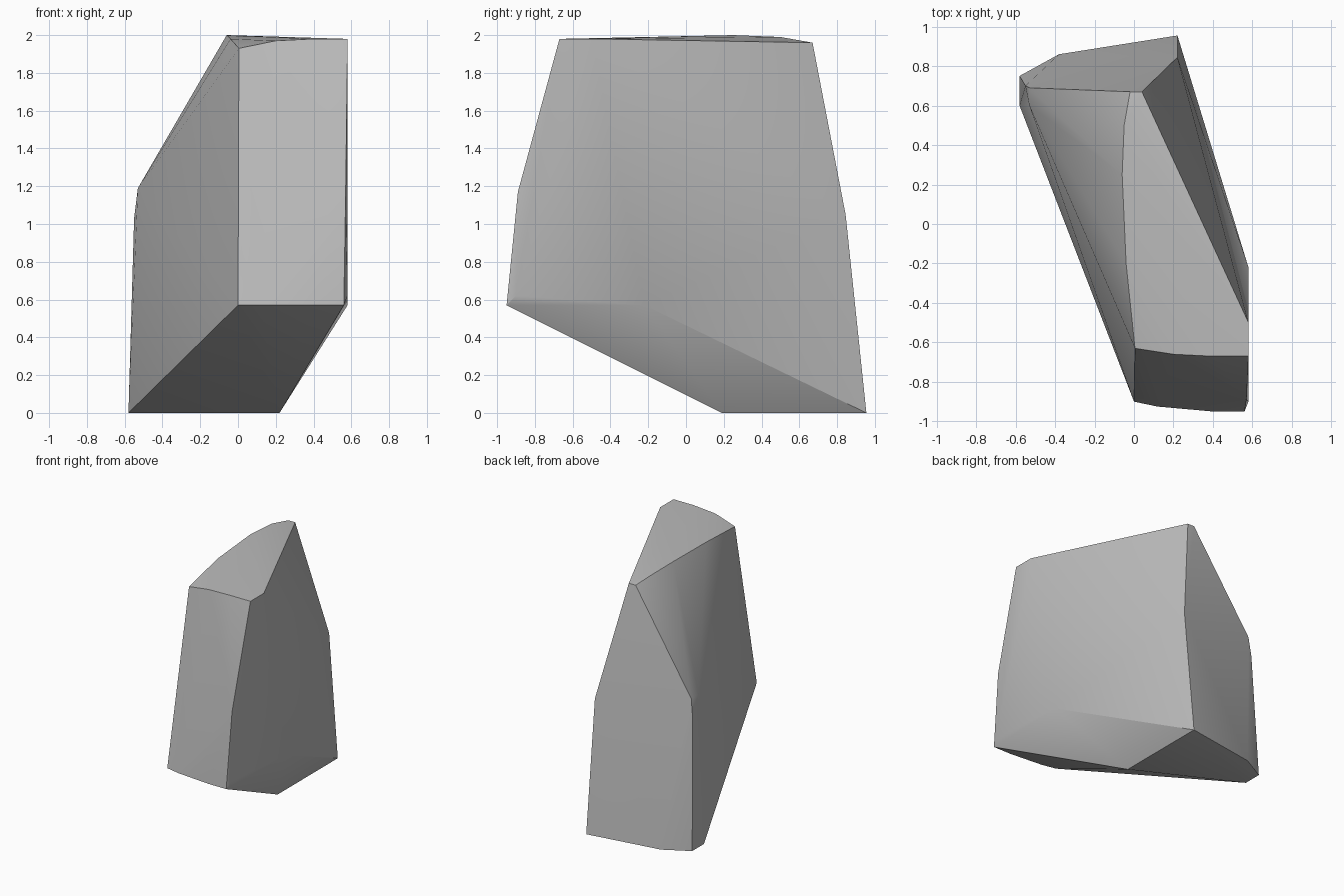
import bpy
import bmesh
import math

default_cube = bpy.data.objects.get("Cube")
if default_cube:
    bpy.data.objects.remove(default_cube, do_unlink=True)


def make_material(name, colour):
    material = bpy.data.materials.new(name)
    material.use_nodes = True
    material.diffuse_color = colour
    shader = next(n for n in material.node_tree.nodes if n.type == "BSDF_PRINCIPLED")
    shader.inputs["Base Color"].default_value = colour
    shader.inputs["Roughness"].default_value = 0.9
    return material


def hull_object(name, outlines, material):
    """Wrap a tight convex skin around the corner outlines of a stone."""
    mesh = bpy.data.meshes.new(name)
    bm = bmesh.new()
    for outline in outlines:
        for corner in outline:
            bm.verts.new(corner)
    hull = bmesh.ops.convex_hull(bm, input=bm.verts)
    inner = set(hull["geom_interior"]) | set(hull["geom_unused"])
    bmesh.ops.delete(bm, geom=[v for v in inner if isinstance(v, bmesh.types.BMVert)],
                     context="VERTS")
    # merge the triangles that lie in one facet
    bmesh.ops.dissolve_limit(bm, angle_limit=math.radians(1), verts=bm.verts, edges=bm.edges)
    bmesh.ops.recalc_face_normals(bm, faces=bm.faces)
    bm.to_mesh(mesh)
    bm.free()
    mesh.materials.append(material)
    stone = bpy.data.objects.new(name, mesh)
    bpy.context.collection.objects.link(stone)
    return stone


# flat foot of the stone, set towards the back
foot = [(0.22, 0.19, 0), (0.22, 0.955, 0), (-0.38, 0.86, 0),
        (-0.58, 0.75, 0), (-0.58, 0.6, 0)]

# overhanging lower lip at the front
lip = [(0, -0.9, 0.57), (0.12, -0.925, 0.57), (0.4, -0.95, 0.57),
       (0.56, -0.95, 0.57), (0.58, -0.9, 0.62), (0.58, -0.22, 0.57)]

# waist where the sides begin to lean inwards
waist = [(0.015, -0.86, 0.8), (0.57, -0.89, 1.17), (0.22, 0.845, 1.05),
         (-0.55, 0.7, 1.03), (-0.53, 0.69, 1.19), (-0.53, 0.6, 1.19)]

# crown: front edge, tapering sides and rounded left rim
crown = [(0.005, -0.63, 1.93), (0.2, -0.66, 1.97), (0.4, -0.67, 1.98),
         (0.58, -0.67, 1.98), (0.58, -0.5, 1.98), (0.04, 0.67, 1.96),
         (-0.02, 0.67, 1.96), (-0.05, 0.5, 1.99), (-0.06, 0.25, 2),
         (-0.04, -0.2, 1.98)]

stone_grey = make_material("stone grey", (0.5, 0.5, 0.5, 1))
rock = hull_object("rock", [foot, lip, waist, crown], stone_grey)

# soft shading across shallow facets, crisp main ridges
bpy.ops.object.select_all(action="DESELECT")
rock.select_set(True)
bpy.context.view_layer.objects.active = rock
bpy.ops.object.shade_smooth_by_angle(angle=math.radians(30))
